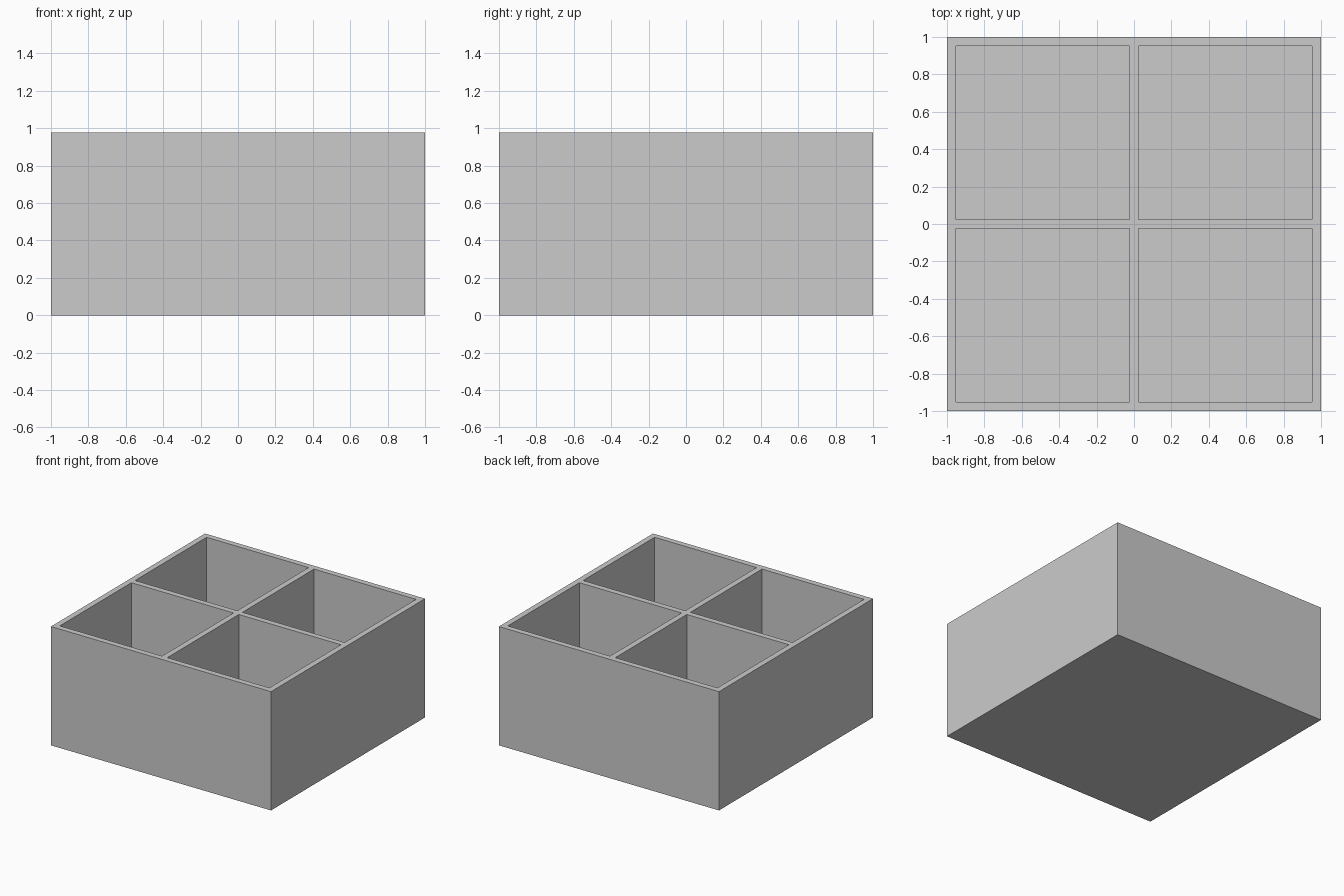
import bpy

default = bpy.data.objects.get("Cube")
if default:
    bpy.data.objects.remove(default, do_unlink=True)

WALL = 0.0476                 # thickness of walls, dividers and floor
CELL = (2 - 3 * WALL) / 2     # each compartment is a cube
HEIGHT = CELL + WALL

# Plain grey
grey = bpy.data.materials.new("plain_grey")
grey.use_nodes = True
colour = (0.6, 0.6, 0.6, 1)
grey.diffuse_color = colour
grey.node_tree.nodes["Principled BSDF"].inputs["Base Color"].default_value = colour


def box(name, size, centre):
    bpy.ops.mesh.primitive_cube_add(size=1, location=centre)
    obj = bpy.context.object
    obj.name = name
    obj.scale = size
    bpy.ops.object.transform_apply(location=True, rotation=False, scale=True)
    obj.data.materials.append(grey)
    return obj


# Solid outer body
tray = box("divided_box", (2, 2, HEIGHT), (0, 0, HEIGHT / 2))

# Four compartments cut from above, leaving the rim, cross dividers and floor
offset = (CELL + WALL) / 2
for sx in (-1, 1):
    for sy in (-1, 1):
        cutter = box("compartment_cutter", (CELL, CELL, HEIGHT),
                     (sx * offset, sy * offset, WALL + HEIGHT / 2))
        cutter.hide_render = True
        cut = tray.modifiers.new("compartment", "BOOLEAN")
        cut.operation = "DIFFERENCE"
        cut.solver = "EXACT"
        cut.object = cutter
        bpy.context.view_layer.objects.active = tray
        bpy.ops.object.modifier_apply(modifier=cut.name)
        bpy.data.objects.remove(cutter, do_unlink=True)
